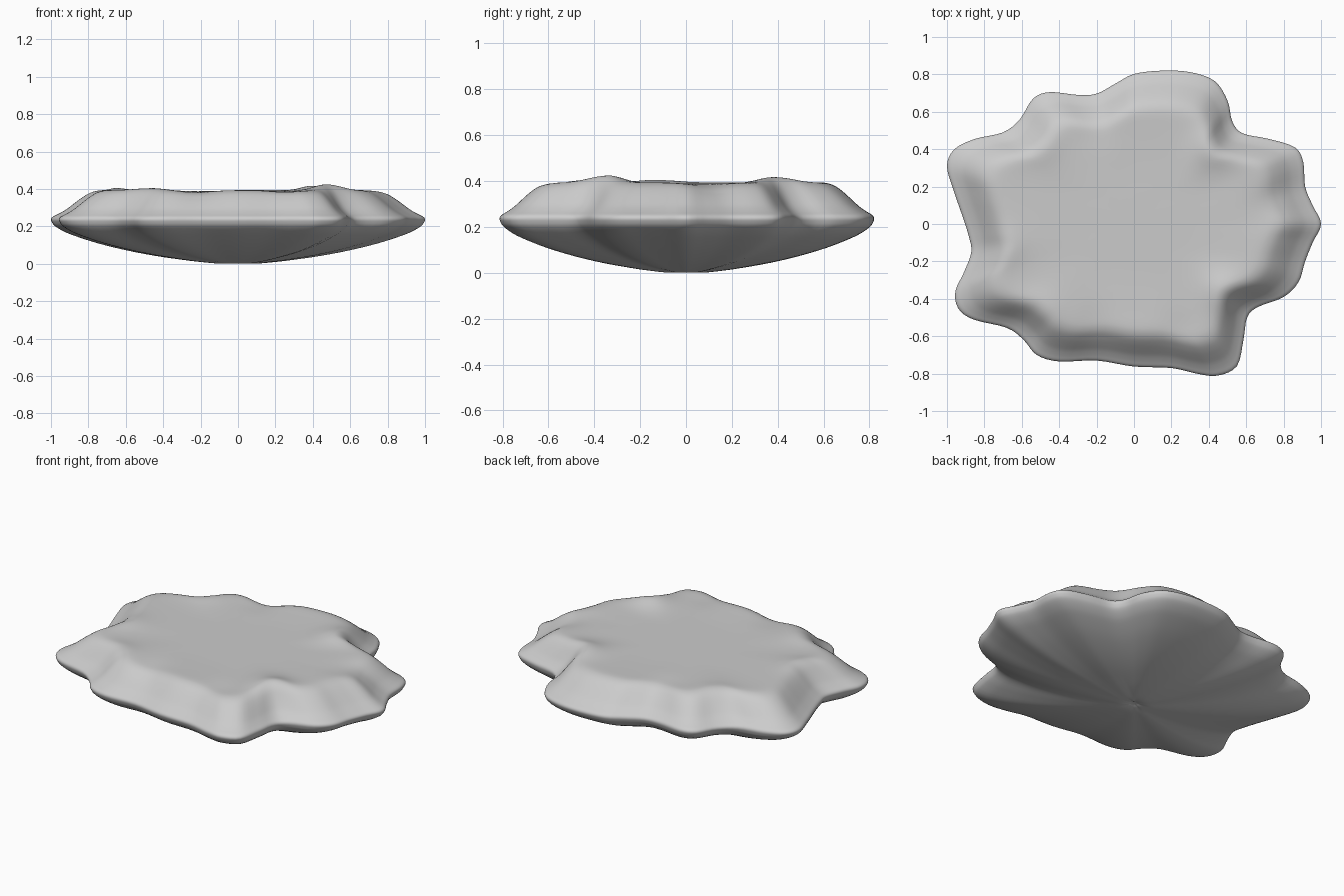
import bpy
import bmesh
import math
from mathutils import Vector

default_cube = bpy.data.objects.get("Cube")
if default_cube:
    bpy.data.objects.remove(default_cube, do_unlink=True)

# Wavy rim seen from above, counter-clockwise
OUTLINE = [
    (1, 0), (.955, .1), (.915, .2), (.905, .33), (.86, .41), (.72, .455),
    (.58, .485), (.525, .55), (.5, .66), (.43, .765), (.3, .812), (.15, .82),
    (0, .802), (-.1, .75), (-.2, .697), (-.3, .69), (-.45, .705), (-.54, .67),
    (-.61, .56), (-.7, .49), (-.85, .455), (-.96, .4), (-1, .31), (-.965, .18),
    (-.92, .05), (-.885, -.06), (-.87, -.15), (-.91, -.26), (-.955, -.36),
    (-.94, -.45), (-.86, -.51), (-.68, -.555), (-.59, -.62), (-.52, -.7),
    (-.4, -.735), (-.2, -.73), (0, -.762), (.2, -.77), (.35, -.803),
    (.45, -.81), (.55, -.76), (.585, -.62), (.605, -.5), (.66, -.445),
    (.8, -.39), (.88, -.31), (.915, -.2), (.955, -.1)]

# Cross-section as (fraction of rim radius, height), underside to top
PROFILE = [
    (.03, .008), (.09, .001), (.2, .01), (.3, .022), (.45, .044), (.6, .073),
    (.75, .11), (.88, .152), (.94, .178), (.98, .203), (.995, .222), (1, .238),
    (.99, .252), (.96, .267), (.92, .29), (.88, .32), (.84, .35), (.8, .375),
    (.76, .389), (.71, .394), (.6, .391), (.4, .387), (.2, .387)]

# Swellings and dips on the top: (x, y, height)
SWELLINGS = [(.49, -.36, .034), (.42, .4, .026), (-.5, -.48, .016),
             (-.5, .44, .012), (-.7, -.12, .016), (-.22, -.56, -.014),
             (.25, -.58, -.01), (.72, .1, -.014), (-.2, .52, -.01)]


def spline(points, steps, closed):
    """Smooth Catmull-Rom path through the points."""
    pts = [Vector(p) for p in points]
    count = len(pts)
    path = []
    for i in range(count if closed else count - 1):
        a, b, c, d = [pts[j % count] if closed else pts[min(max(j, 0), count - 1)]
                      for j in range(i - 1, i + 3)]
        for s in range(steps):
            t = s / steps
            path.append(b + (c - a) * t / 2
                        + (a * 2 - b * 5 + c * 4 - d) * t ** 2 / 2
                        + (b * 3 - a - c * 3 + d) * t ** 3 / 2)
    if not closed:
        path.append(pts[-1])
    return path


def swelling(x, y):
    return sum(h * math.exp(-((x - cx) ** 2 + (y - cy) ** 2) / .012)
               for cx, cy, h in SWELLINGS)


def make_material(name, colour):
    mat = bpy.data.materials.new(name)
    mat.use_nodes = True
    mat.diffuse_color = colour
    mat.node_tree.nodes["Principled BSDF"].inputs["Base Color"].default_value = colour
    return mat


# Rings of the body, shrunk from the rim toward the centre
bm = bmesh.new()
rim = spline(OUTLINE, 4, True)
rings = []
for fraction, height in spline(PROFILE, 3, False):
    ring = []
    for point in rim:
        x, y = point * fraction
        lift = swelling(x, y) * min(max((height - .26) / .1, 0), 1)
        ring.append(bm.verts.new((x, y, height + lift)))
    rings.append(ring)

count = len(rim)
for low, high in zip(rings, rings[1:]):
    for i in range(count):
        j = (i + 1) % count
        bm.faces.new((low[i], low[j], high[j], high[i]))

# Underside dimple and centre of the top
bottom = bm.verts.new((0, 0, .018))
top = bm.verts.new((0, 0, .387))
for i in range(count):
    j = (i + 1) % count
    bm.faces.new((bottom, rings[0][j], rings[0][i]))
    bm.faces.new((top, rings[-1][i], rings[-1][j]))

for face in bm.faces:
    face.smooth = True
bmesh.ops.recalc_face_normals(bm, faces=bm.faces)
mesh = bpy.data.meshes.new("flat_stone")
bm.to_mesh(mesh)
bm.free()
mesh.materials.append(make_material("stone_grey", (.6, .6, .6, 1)))
stone = bpy.data.objects.new("flat_stone", mesh)
bpy.context.collection.objects.link(stone)
